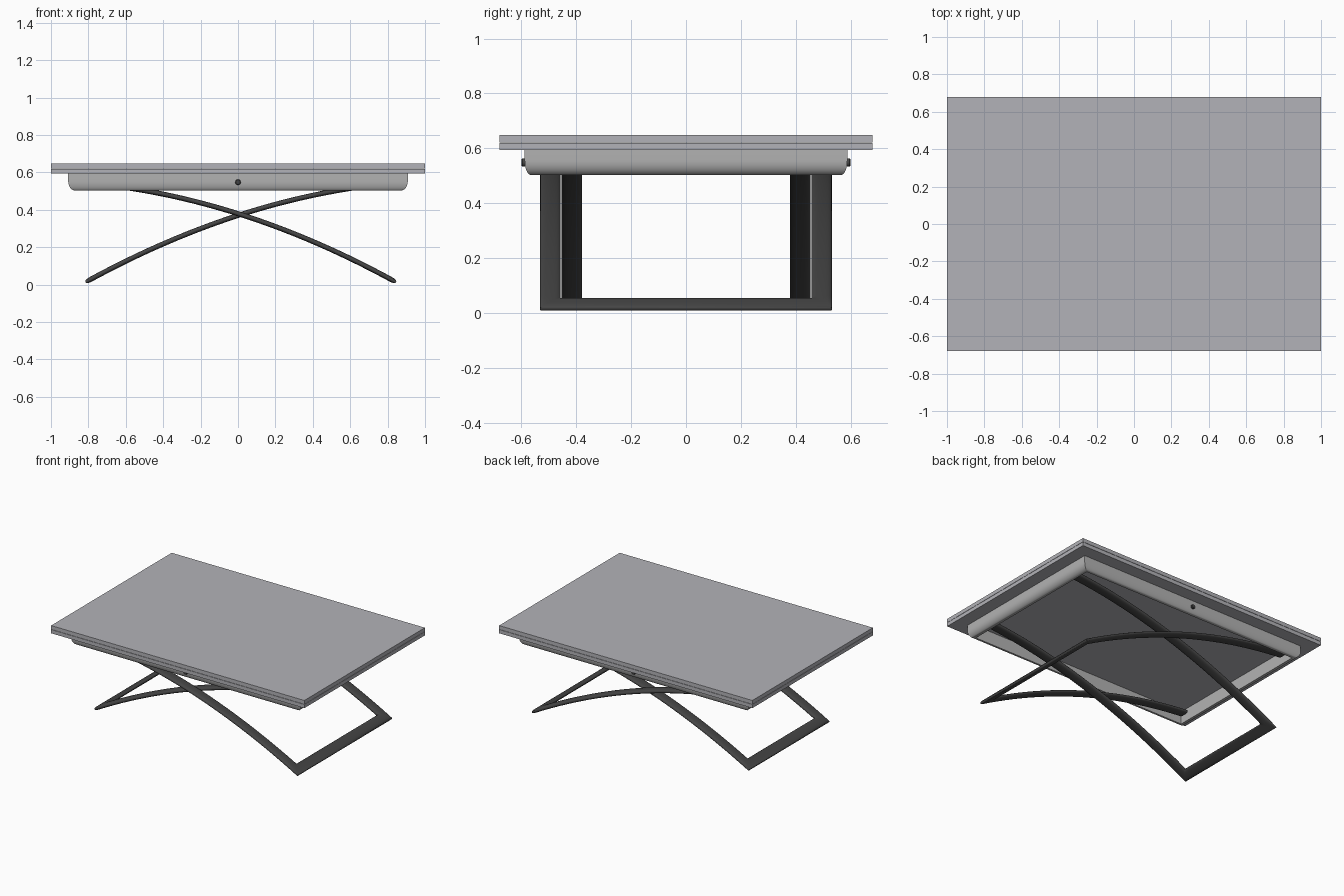
import bpy, bmesh, math
from mathutils import Vector

cube = bpy.data.objects.get("Cube")
if cube:
    bpy.data.objects.remove(cube, do_unlink=True)


def material(name, rgb):
    m = bpy.data.materials.new(name)
    m.use_nodes = True
    m.diffuse_color = (*rgb, 1)
    m.node_tree.nodes["Principled BSDF"].inputs["Base Color"].default_value = (*rgb, 1)
    return m


top_grey = material("cool light grey", (0.45, 0.45, 0.48))
apron_grey = material("neutral light grey", (0.45, 0.45, 0.45))
dark_metal = material("dark metal", (0.06, 0.06, 0.06))


def finish(name, bm, mat, smooth=None):
    bmesh.ops.recalc_face_normals(bm, faces=bm.faces)
    mesh = bpy.data.meshes.new(name)
    bm.to_mesh(mesh)
    bm.free()
    obj = bpy.data.objects.new(name, mesh)
    bpy.context.collection.objects.link(obj)
    mesh.materials.append(mat)
    if smooth:
        bpy.ops.object.select_all(action="DESELECT")
        obj.select_set(True)
        bpy.context.view_layer.objects.active = obj
        bpy.ops.object.shade_smooth_by_angle(angle=math.radians(smooth))
    return obj


def skin(bm, rings, closed):
    """Join successive vertex rings with quads; wrap round or cap the ends."""
    loops = [[bm.verts.new(p) for p in ring] for ring in rings]
    pairs = list(zip(loops, loops[1:]))
    if closed:
        pairs.append((loops[-1], loops[0]))
    for a, b in pairs:
        for i in range(len(a)):
            j = (i + 1) % len(a)
            bm.faces.new((a[i], a[j], b[j], b[i]))
    if not closed:
        bm.faces.new(loops[0])
        bm.faces.new(loops[-1])


# Two stacked top leaves
def slab(name, z0, z1):
    bm = bmesh.new()
    bmesh.ops.create_cube(bm, size=1)
    for v in bm.verts:
        v.co = (v.co.x * 2, v.co.y * 1.36, z0 if v.co.z < 0 else z1)
    finish(name, bm, top_grey)


slab("lower_leaf", 0.593, 0.619)
slab("upper_leaf", 0.621, 0.648)


# Apron: mitred hollow frame whose outer face curves in towards the bottom
def apron():
    bottom, bend, top = 0.503, 0.555, 0.593
    profile = [(0, top)]
    for k in range(9):
        a = k / 8 * math.pi / 2
        profile.append((1 - math.cos(a), bend - (bend - bottom) * math.sin(a)))
    rings = [[(sx * (0.908 - 0.036 * d), sy * (0.588 - 0.022 * d), z)
              for sx, sy in ((1, 1), (-1, 1), (-1, -1), (1, -1))]
             for d, z in profile]
    rings += [[(sx * 0.862, sy * 0.555, z)
               for sx, sy in ((1, 1), (-1, 1), (-1, -1), (1, -1))]
              for z in (bottom, top)]
    bm = bmesh.new()
    skin(bm, rings, True)
    finish("apron", bm, apron_grey, 35)


apron()


# Leg frames: a flattened tube swept up an arc, across the foot and back
HALF_WIDTH, HALF_THICK = 0.0375, 0.0135


def arc_point(s, n):
    """Point (x, z) at run s from the foot, offset n along the arc's normal."""
    slope = 0.551 - 0.278 * s
    normal = Vector((slope, 1)).normalized()
    return (0.835 - s + n * normal.x, 0.013 + 0.551 * s - 0.139 * s * s + n * normal.y)


def leg_frame(name, outer_y, direction):
    section = []
    for k in range(24):
        a = k / 24 * math.tau
        c, s = math.cos(a), math.sin(a)
        section.append((HALF_WIDTH * math.copysign(abs(c) ** 0.75, c),
                        HALF_THICK * math.copysign(abs(s) ** 0.75, s)))

    def ring(side, run, mitre):
        pts = []
        for u, n in section:
            x, z = arc_point(run - mitre * u * 0.88, n)
            pts.append((0.015 + direction * (x - 0.005), side * (outer_y - HALF_WIDTH + u), z))
        return pts

    foot = HALF_WIDTH * 0.88
    runs = [0.07 + 1.61 * k / 24 for k in range(25)]
    rings = [ring(1, r, 0) for r in reversed(runs)]
    rings += [ring(1, foot, 1), ring(-1, foot, 1)]
    rings += [ring(-1, r, 0) for r in runs]
    bm = bmesh.new()
    skin(bm, rings, False)
    finish(name, bm, dark_metal, 40)


leg_frame("outer_leg_frame", 0.532, 1)
leg_frame("inner_leg_frame", 0.454, -1)

# Pivot bolts on the long apron sides
for name, side in (("front_bolt", -1), ("back_bolt", 1)):
    bm = bmesh.new()
    rings = [[(r * math.cos(k / 20 * math.tau), side * y, 0.548 + r * math.sin(k / 20 * math.tau))
              for k in range(20)]
             for r, y in ((0.015, 0.57), (0.015, 0.596), (0.012, 0.6))]
    skin(bm, rings, False)
    finish(name, bm, dark_metal, 30)
